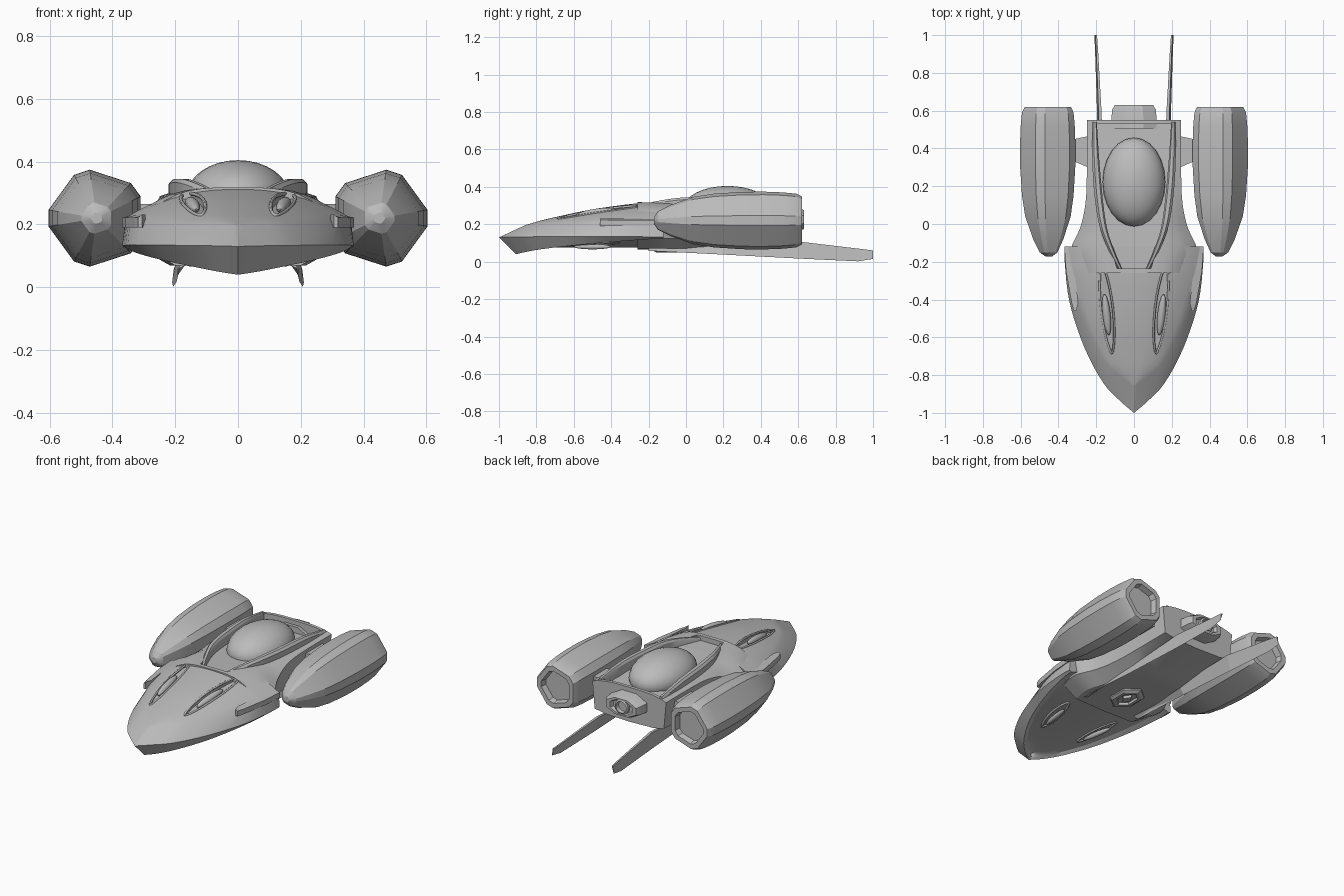
import bpy, bmesh, math
from mathutils import Vector, Matrix

if "Cube" in bpy.data.objects:
    bpy.data.objects.remove(bpy.data.objects["Cube"])

grey = bpy.data.materials.new("hull_grey")
grey.use_nodes = True
grey.diffuse_color = (0.5, 0.5, 0.5, 1)
grey.node_tree.nodes["Principled BSDF"].inputs["Base Color"].default_value = (0.5, 0.5, 0.5, 1)


def activate(ob):
    bpy.ops.object.select_all(action='DESELECT')
    ob.select_set(True)
    bpy.context.view_layer.objects.active = ob


def smooth(ob, angle=28):
    activate(ob)
    bpy.ops.object.shade_smooth_by_angle(angle=math.radians(angle))


def finish(bm, name):
    bmesh.ops.remove_doubles(bm, verts=bm.verts, dist=0.0002)
    bmesh.ops.recalc_face_normals(bm, faces=bm.faces)
    me = bpy.data.meshes.new(name)
    bm.to_mesh(me)
    bm.free()
    ob = bpy.data.objects.new(name, me)
    bpy.context.collection.objects.link(ob)
    me.materials.append(grey)
    return ob


def loft(name, rings, side=1, caps=(True, True)):
    """Skin closed rings of points; side=-1 mirrors in x."""
    bm = bmesh.new()
    rows = [[bm.verts.new((p[0] * side, p[1], p[2])) for p in r] for r in rings]
    n = len(rows[0])
    for a, b in zip(rows, rows[1:]):
        for i in range(n):
            j = (i + 1) % n
            bm.faces.new((a[i], a[j], b[j], b[i]))
    if caps[0]:
        bm.faces.new(rows[0])
    if caps[1]:
        bm.faces.new(rows[-1])
    return finish(bm, name)


def spline(points, steps=4):
    """Resample stations along a Catmull-Rom curve."""
    v = [Vector(p) for p in points]
    out = []
    for i in range(len(v) - 1):
        a, b, c, d = v[max(i - 1, 0)], v[i], v[i + 1], v[min(i + 2, len(v) - 1)]
        for k in range(steps):
            t = k / steps
            out.append(0.5 * (2 * b + (c - a) * t + (2 * a - 5 * b + 4 * c - d) * t * t
                              + (3 * b - a - 3 * c + d) * t ** 3))
    return out + [v[-1]]


def mirrored(half):
    return half + [Vector((-p.x, p.y, p.z)) for p in reversed(half[1:-1])]


def crown(edge, centre, power, n=8):
    """Arched deck points from the edge up to the centre line."""
    pts = []
    for k in range(1, n + 1):
        s = 1 - k / n
        pts.append(Vector((edge.x * s, centre.y + (edge.y - centre.y) * s ** 1.5,
                           centre.z + (edge.z - centre.z) * s ** power)))
    return pts


def cut(target, cutter):
    activate(target)
    mod = target.modifiers.new("cut", 'BOOLEAN')
    mod.object, mod.operation, mod.solver = cutter, 'DIFFERENCE', 'EXACT'
    bpy.ops.object.modifier_apply(modifier=mod.name)


# Front hull: prow lip, upper lip, chin and centre line
lip = spline([(0, -1, .13), (.07, -.94, .132), (.16, -.845, .133), (.26, -.66, .135),
              (.34, -.42, .135), (.367, -.2, .133), (.367, -.12, .132)])
upper = spline([(0, -.86, .195), (.075, -.805, .2), (.155, -.725, .203), (.265, -.52, .208),
                (.335, -.3, .215), (.355, -.18, .218), (.36, -.12, .22)])
chin = spline([(0, -.91, .04), (.065, -.865, .05), (.14, -.785, .065), (.235, -.62, .085),
               (.31, -.4, .105), (.35, -.2, .12), (.35, -.12, .125)])
ridge = spline([(0, -.86, .195), (0, -.79, .216), (0, -.7, .238), (0, -.5, .28),
                (0, -.28, .31), (0, -.18, .315), (0, -.12, .317)])
rings = []
for a, u, c, r in zip(lip, upper, chin, ridge):
    inner = Vector((c.x * .9, c.y + .02 * (1 - c.x / .35), c.z + .012))
    keel = Vector((0, inner.y, .075 - .02 * max(0, -inner.y - .7)))
    rings.append(mirrored([keel, keel.lerp(inner, .5), inner, c, a, u] + crown(u, r, 2.4)))
front_hull = loft("front_hull", rings, caps=(False, True))

# Rear body: half width, y, shoulder height
rings = []
for s in spline([(.31, -.26, .205), (.335, -.14, .215), (.285, -.02, .245), (.258, .1, .275),
                 (.25, .25, .288), (.25, .55, .29)]):
    rise = max(0, s.y - .2) * .12
    shoulder, top = Vector(s), Vector((0, s.y, .318))
    half = [Vector((0, s.y, .065 + rise)), Vector((s.x * .65, s.y, .07 + rise)),
            Vector((s.x * .94, s.y, .125))]
    rings.append(mirrored(half + [shoulder] + crown(shoulder, top, 3.5)))
rear_body = loft("rear_body", rings)

# Cockpit tub sunk into the deck
plan = [(.09, -.235), (.13, -.1), (.17, .03), (.19, .2), (.195, .53)]
plan = plan + [(-x, y) for x, y in reversed(plan)]
tub = loft("tub_cutter", [[(x, y, .288 - max(0, y - .2) * .1) for x, y in plan],
                          [(x, y, .5) for x, y in plan]])
for body in (front_hull, rear_body):
    cut(body, tub)
bpy.data.objects.remove(tub)


def almond(side, cx, cy, length, width, lean, n=24):
    pts = []
    for k in range(n):
        a = 2 * math.pi * k / n
        y = math.cos(a) * length
        pts.append((side * (cx + lean * y + math.sin(a) * abs(math.sin(a)) ** .4 * width), cy + y))
    return pts


def capsule(name, loc, scale, turn=0, pitch=0):
    bm = bmesh.new()
    bmesh.ops.create_uvsphere(bm, u_segments=24, v_segments=16, radius=1)
    bm.transform(Matrix.LocRotScale(Vector(loc), Matrix.Rotation(turn, 3, 'Z')
                 @ Matrix.Rotation(pitch, 3, 'X'), Vector(scale)))
    ob = finish(bm, name)
    smooth(ob)
    return ob


def rim_tube(name, outline, target, radius, down=True):
    """Thin closed bead laid on the surface of the target."""
    cu = bpy.data.curves.new(name, 'CURVE')
    cu.dimensions, cu.bevel_depth, cu.bevel_resolution = '3D', radius, 1
    sp = cu.splines.new('POLY')
    sp.points.add(len(outline) - 1)
    sp.use_cyclic_u = True
    for p, (x, y) in zip(sp.points, outline):
        hit = target.ray_cast((x, y, 1 if down else -1), (0, 0, -1 if down else 1))[1]
        p.co = (hit.x, hit.y, hit.z, 1)
    ob = bpy.data.objects.new(name, cu)
    bpy.context.collection.objects.link(ob)
    cu.materials.append(grey)


for side, tag in ((1, "left"), (-1, "right")):
    # Gun slots in the upper deck
    slot = almond(side, .143, -.45, .235, .032, .11)
    rim_tube(tag + "_slot_rim", slot, front_hull, .006)
    cutter = loft("slot_cutter", [[(x, y, .278 + .15 * (y + .45) - .025) for x, y in slot],
                                  [(x, y, .6) for x, y in slot]])
    cut(front_hull, cutter)
    bpy.data.objects.remove(cutter)
    capsule(tag + "_gun", (side * .145, -.48, .262), (.021, .11, .021), -side * .11, .14)
    # Belly slots
    rim_tube(tag + "_belly_slot", almond(side, .15, -.5, .14, .028, .15), front_hull, .007, False)
    capsule(tag + "_belly_gun", (side * .15, -.5, .08), (.014, .1, .014), -side * .15)

    # Fender plate along the side of the hull
    rings = []
    for y, x, w in ((-.46, .318, .012), (-.42, .33, .035), (-.25, .36, .045), (-.12, .369, .045)):
        rings.append([(x, y, .19), (x, y, .222), (x - w, y, .232), (x - w, y, .19)])
    loft(tag + "_fender", rings, side)

    # Cockpit rails
    rings = []
    for p in spline([(.075, -.235, .305), (.115, -.15, .325), (.162, -.02, .343), (.188, .15, .345),
                     (.203, .35, .34), (.208, .54, .312)]):
        w = .011 + .01 * math.sin(math.pi * min(1, (p.y + .235) / .78))
        rings.append([(p.x + w, p.y, .27), (p.x + w, p.y, p.z - .012), (p.x + w * .4, p.y, p.z),
                      (p.x - w * .6, p.y, p.z), (p.x - w, p.y, p.z - .012), (p.x - w, p.y, .27)])
    smooth(loft(tag + "_rail", rings, side))

    # Engine pod: chamfered pentagon section, recessed at the rear
    rings = []
    for y, r in ((-.172, .018), (-.15, .05), (-.08, .085), (.04, .128), (.15, .145), (.3, .155),
                 (.42, .156), (.52, .152), (.59, .145), (.62, .13), (.62, .1), (.585, .092)):
        ring = []
        for k in range(5):
            for off in (-.17, .17):
                a = math.radians(72 * k) + off
                ring.append((.45 + math.cos(a) * r, y, .22 + math.sin(a) * r))
        rings.append(ring)
    smooth(loft(tag + "_pod", rings, side), 22)

    # Pylon joining pod to body
    loft(tag + "_pylon", [[(x, y, z) for y, z in ((f, .2), (b, .2), (b, .265), (f, .265))]
                          for x, f, b in ((.22, .29, .47), (.36, .35, .44))], side)

    # Tail blade, splayed outward beneath the body
    rings = []
    for y, top, low, x in ((-.2, .075, .058, .165), (.2, .085, .038, .17), (.6, .108, .017, .18),
                           (.92, .07, .002, .195), (1, .06, .015, .2)):
        t = .012 * (1.1 - y * .75)
        rings.append([(x - t, y, top), (x + t, y, top), (x + .025 - y * .015, y, low)])
    loft(tag + "_blade", rings, side)

smooth(front_hull)
smooth(rear_body)

# Canopy dome
capsule("canopy", (0, .222, .285), (.166, .235, .12))


def stack(name, layers, n, axis, centre, phase=0.0):
    """Loft of regular polygons: (offset along axis, radius a, radius b)."""
    rings = []
    for d, ra, rb in layers:
        ring = []
        for k in range(n):
            a = 2 * math.pi * k / n + phase
            u, v = math.cos(a) * ra, math.sin(a) * rb
            ring.append(Vector(centre) + Vector((u, d, v) if axis == 'Y' else (u, v, d)))
        rings.append(ring)
    smooth(loft(name, rings), 25)


# Rear nozzle housing, thruster and belly hatch
stack("nozzle_housing", [(-.06, .135, .075), (.04, .125, .065), (.065, .11, .055), (.065, .08, .045),
                         (.045, .07, .04)], 8, 'Y', (0, .565, .225), math.pi / 8)
stack("thruster", [(0, .045, .045), (.05, .045, .045), (.055, .035, .035), (.01, .025, .025)],
      20, 'Y', (0, .575, .225))
stack("belly_hatch", [(.03, .09, .13), (-.008, .085, .12), (-.018, .07, .1), (-.018, .05, .075),
                      (-.005, .045, .07)], 6, 'Z', (0, -.06, .068), math.pi / 6)
stack("hatch_core", [(.01, .03, .045), (-.02, .025, .038)], 4, 'Z', (0, -.06, .068))
